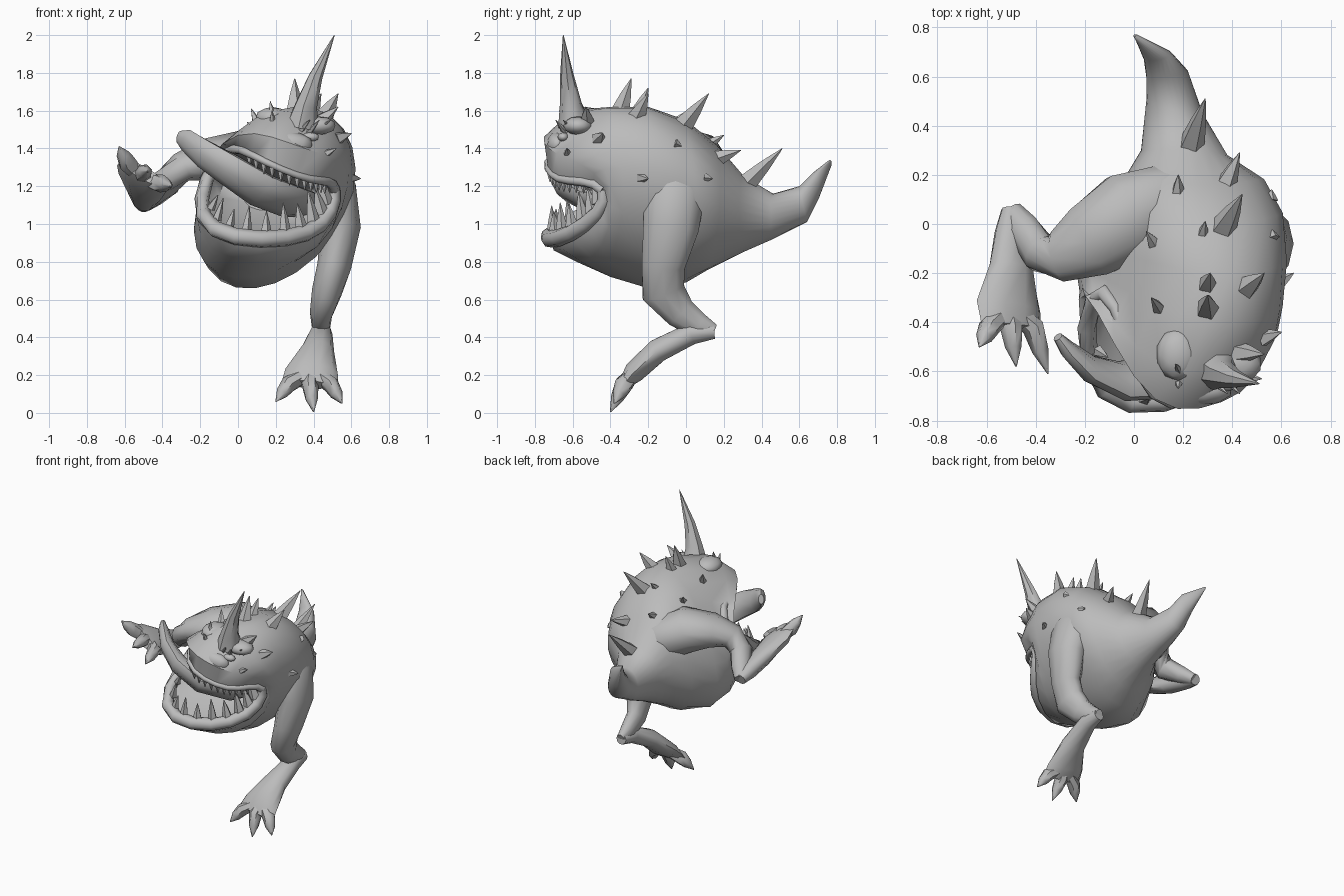
import bpy, bmesh
from math import sin, cos, tan, pi, radians
from mathutils import Vector
from mathutils.bvhtree import BVHTree

cube = bpy.data.objects.get("Cube")
if cube:
    bpy.data.objects.remove(cube)

SKIN = (0.5, 0.5, 0.5, 1)
skin = bpy.data.materials.new("grey skin")
skin.use_nodes = True
skin.diffuse_color = SKIN
skin.node_tree.nodes["Principled BSDF"].inputs["Base Color"].default_value = SKIN


def finish(name, bm, angle=50):
    """Turn a bmesh into a shaded object."""
    bmesh.ops.recalc_face_normals(bm, faces=bm.faces)
    mesh = bpy.data.meshes.new(name)
    bm.to_mesh(mesh)
    bm.free()
    mesh.materials.append(skin)
    obj = bpy.data.objects.new(name, mesh)
    bpy.context.collection.objects.link(obj)
    bpy.ops.object.select_all(action='DESELECT')
    bpy.context.view_layer.objects.active = obj
    obj.select_set(True)
    bpy.ops.object.shade_smooth_by_angle(angle=radians(angle))


def loft(bm, rings):
    """Skin a list of equal-length point rings and cap both ends."""
    loops = [[bm.verts.new(p) for p in ring] for ring in rings]
    n = len(loops[0])
    for a, b in zip(loops, loops[1:]):
        for i in range(n):
            j = (i + 1) % n
            bm.faces.new((a[i], a[j], b[j], b[i]))
    bm.faces.new(loops[0][::-1])
    bm.faces.new(loops[-1])


def tube(bm, path, side=(1, 0, 0), n=10):
    """Sweep an oval along points given as (x, y, z, half width, half thickness)."""
    pts = [Vector(p[:3]) for p in path]
    rings = []
    for i, p in enumerate(pts):
        d = (pts[min(i + 1, len(pts) - 1)] - pts[max(i - 1, 0)]).normalized()
        a = Vector(side)
        a = (a - d * a.dot(d)).normalized()
        b = d.cross(a)
        w, h = path[i][3], path[i][-1]
        rings.append([p + a * w * cos(2 * pi * k / n) + b * h * sin(2 * pi * k / n)
                      for k in range(n)])
    loft(bm, rings)


def cone(bm, base, tip, r, n=5):
    side = (1, 0, 0) if abs((tip - base).normalized().x) < 0.8 else (0, 1, 0)
    tube(bm, [(*base, r), (*base.lerp(tip, 0.5), r * 0.6), (*tip, 0.002)], side, n)


def part(name, path, side=(1, 0, 0), n=10):
    bm = bmesh.new()
    tube(bm, path, side, n)
    finish(name, bm)


def section(keys, t):
    """Smooth closed loop through evenly spaced keys, running clockwise from the top."""
    n = len(keys)
    total = Vector()
    for k, key in enumerate(keys):
        x = t - pi / 2 + 2 * pi * k / n
        near = abs(sin(x / 2)) < 1e-6
        total += Vector(key) * (1 if near else sin(n * x / 2) / (n * tan(x / 2)))
    return total


# body sections from the tail tip forward: top, right, bottom, far side
TAIL = [
    ((0, .76, 1.34), (.01, .77, 1.33), (.01, .77, 1.31), (0, .77, 1.33)),
    ((.11, .67, 1.27), (.15, .7, 1.22), (.1, .7, 1.13), (.04, .67, 1.2)),
    ((.13, .6, 1.2), (.22, .62, 1.1), (.14, .64, 1.01), (.05, .6, 1.1)),
    ((.17, .46, 1.16), (.28, .45, 1.05), (.17, .46, .92), (.05, .5, 1.05)),
    ((.22, .3, 1.26), (.38, .28, 1.07), (.17, .3, .85), (.03, .3, 1.08)),
    ((.25, .16, 1.42), (.53, .18, 1.1), (.15, .12, .76), (-.03, .2, 1.15)),
]
TORSO = [
    ((.28, 0, 1.55), (.6, .05, 1.15), (.12, 0, .69), (-.1, .1, 1.15)),
    ((.3, -.2, 1.62), (.61, -.15, 1.17), (.09, -.2, .66), (-.19, -.08, 1.08)),
    ((.3, -.4, 1.62), (.59, -.33, 1.18), (.08, -.4, .72), (-.22, -.18, 1.08)),
]
# head sections add the diagonals between those four
HEAD = [
    ((.3, -.6, 1.59), (.53, -.52, 1.42), (.58, -.4, 1.2), (.42, -.45, .88),
     (.1, -.58, .8), (-.15, -.44, .88), (-.21, -.26, 1.15), (.01, -.5, 1.5)),
    ((.27, -.75, 1.43), (.49, -.63, 1.35), (.55, -.43, 1.2), (.46, -.5, .95),
     (.12, -.7, .86), (-.18, -.53, .97), (-.2, -.29, 1.25), (0, -.62, 1.47)),
]
RIM = ((.23, -.73, 1.29), (.43, -.62, 1.23), (.51, -.44, 1.18), (.44, -.53, 1.0),
       (.12, -.72, .92), (-.18, -.56, 1.04), (-.12, -.28, 1.32), (.02, -.6, 1.39))

# body with hollow mouth
SIDES = 24
angles = [2 * pi * k / SIDES for k in range(SIDES)]
rings = [[section(keys, t) for t in angles] for keys in TAIL + TORSO + HEAD + [RIM]]
rim = rings[-1]
heart = sum(rim, Vector()) / SIDES
for scale, depth in ((0.88, 0.08), (0.75, 0.2), (0.4, 0.3)):
    rings.append([heart + (p - heart) * scale + Vector((0, depth, 0)) for p in rim])
bm = bmesh.new()
loft(bm, rings)
bm.normal_update()
hide = BVHTree.FromBMesh(bm)
finish("body", bm)

# rolled lip around the mouth
part("lip", [(*section(RIM, t), .032 - .014 * sin(t)) for t in angles + [2 * pi]], (0, 1, .2), 8)

# teeth along both jaws, the lower ones growing toward the near corner
bm = bmesh.new()
for k in range(10):
    t = pi * (1.22 + 0.66 * k / 9)
    base = heart + (section(RIM, t) - heart) * 0.88
    tip = base + (heart - base) * 0.12 + Vector((0, -.02, .06 + .008 * k + .03 * (k % 2)))
    cone(bm, base, tip, .025 + .002 * k)
for k in range(12):
    t = pi * (0.15 + 0.55 * k / 11)
    base = heart + (section(RIM, t) - heart) * 0.94
    cone(bm, base, base + Vector((0, 0, -.06)), .02)
finish("teeth", bm, 20)

# tongue hanging out sideways
part("tongue", [(.38, -.33, 1.1, .09, .04), (.3, -.5, 1.11, .12, .05), (.12, -.62, 1.18, .12, .06),
                (-.05, -.64, 1.29, .1, .065), (-.18, -.59, 1.37, .085, .05),
                (-.27, -.51, 1.44, .065, .035), (-.31, -.46, 1.46, .035, .02)], (.5, -.6, .5))

# brows, eyelids and nose
FACE = [("brow", (.18, -.53, 1.56), (.09, .11, .06)), ("brow", (.42, -.57, 1.52), (.1, .08, .05)),
        ("eyelid", (.15, -.64, 1.5), (.05, .04, .025)), ("eyelid", (.38, -.65, 1.46), (.05, .03, .025)),
        ("nose", (.26, -.68, 1.42), (.14, .06, .07))]
for name, spot, size in FACE:
    bm = bmesh.new()
    bmesh.ops.create_icosphere(bm, subdivisions=2, radius=1)
    bmesh.ops.scale(bm, vec=size, verts=bm.verts)
    bmesh.ops.translate(bm, vec=spot, verts=bm.verts)
    finish(name, bm)

# horn
part("horn", [(.34, -.59, 1.52, .09), (.36, -.61, 1.63, .06), (.41, -.63, 1.78, .038),
              (.51, -.65, 2, .002)], n=7)

# back spikes and brow studs given by tip and base radius, rooted on the nearest hide
SPIKES = [(.29, .51, 1.4, .055), (.43, .29, 1.39, .045), (.56, .14, 1.24, .03), (.18, .2, 1.47, .03),
          (.29, .01, 1.6, .025), (.44, .12, 1.69, .055), (.56, -.02, 1.41, .025),
          (.31, -.2, 1.72, .04), (.53, -.2, 1.69, .05), (.3, -.29, 1.77, .05),
          (.07, -.3, 1.61, .03), (.05, -.03, 1.54, .03), (.65, -.2, 1.24, .03),
          (.6, -.44, 1.48, .04), (.53, -.53, 1.62, .05), (.52, -.63, 1.4, .025),
          (.38, -.69, 1.55, .02), (.43, -.69, 1.55, .02), (.49, -.65, 1.55, .02),
          (.18, -.67, 1.6, .02), (.17, -.57, 1.65, .02)]
bm = bmesh.new()
for x, y, z, r in SPIKES:
    tip = Vector((x, y, z))
    base = hide.find_nearest(tip - Vector((r / 3, r, 0)))[0]
    cone(bm, base + (base - tip).normalized() * .02, tip, r)
finish("spikes", bm, 30)


def foot(name, path, side, toes):
    """Flat webbed foot with clawed toes."""
    bm = bmesh.new()
    tube(bm, path, side)
    palm, (x, y, z, w, h) = Vector(path[-2][:3]), path[-1]
    across = Vector(side).normalized()
    for k, tip in enumerate(toes):
        tip = Vector(tip)
        root = Vector((x, y, z)) + across * w * 0.75 * (k - 1)
        tube(bm, [(*palm.lerp(root, 0.4), .04), (*root, .045, .05),
                  (*root.lerp(tip, 0.5), .035), (*tip, .003)], side, 7)
    finish(name, bm)


# standing leg and foot
part("standing_leg", [(.42, -.05, 1.32, .1, .13), (.5, -.06, 1.17, .13, .17), (.54, -.08, .98, .11, .155),
                      (.51, -.12, .78, .09, .12), (.47, -.12, .64, .08, .12), (.44, -.03, .53, .06, .09),
                      (.44, .07, .46, .05, .07), (.44, .15, .43, .03, .04)])
foot("standing_foot", [(.44, .15, .43, .04, .04), (.44, .03, .42, .06, .06), (.42, -.15, .33, .09, .065),
                       (.39, -.27, .22, .14, .06), (.38, -.33, .15, .15, .03)], (1, 0, 0),
     [(.2, -.38, .06), (.4, -.4, 0.005), (.55, -.38, .05)])

# raised leg and foot
part("raised_leg", [(.14, .1, 1.25, .16, .15), (-.02, .03, 1.34, .16, .19), (-.18, -.07, 1.34, .11, .16),
                    (-.3, -.13, 1.3, .08, .11), (-.38, -.12, 1.22, .08, .08), (-.45, -.02, 1.15, .06, .07),
                    (-.5, .05, 1.1, .04, .05)], (0, 0, 1))
foot("raised_foot", [(-.5, .06, 1.1, .04, .04), (-.5, -.03, 1.13, .07, .06), (-.5, -.18, 1.17, .1, .065),
                     (-.51, -.34, 1.24, .15, .06), (-.5, -.42, 1.27, .14, .035)], (.8, 0, -.5),
     [(-.63, -.5, 1.41), (-.48, -.58, 1.28), (-.35, -.61, 1.2)])
